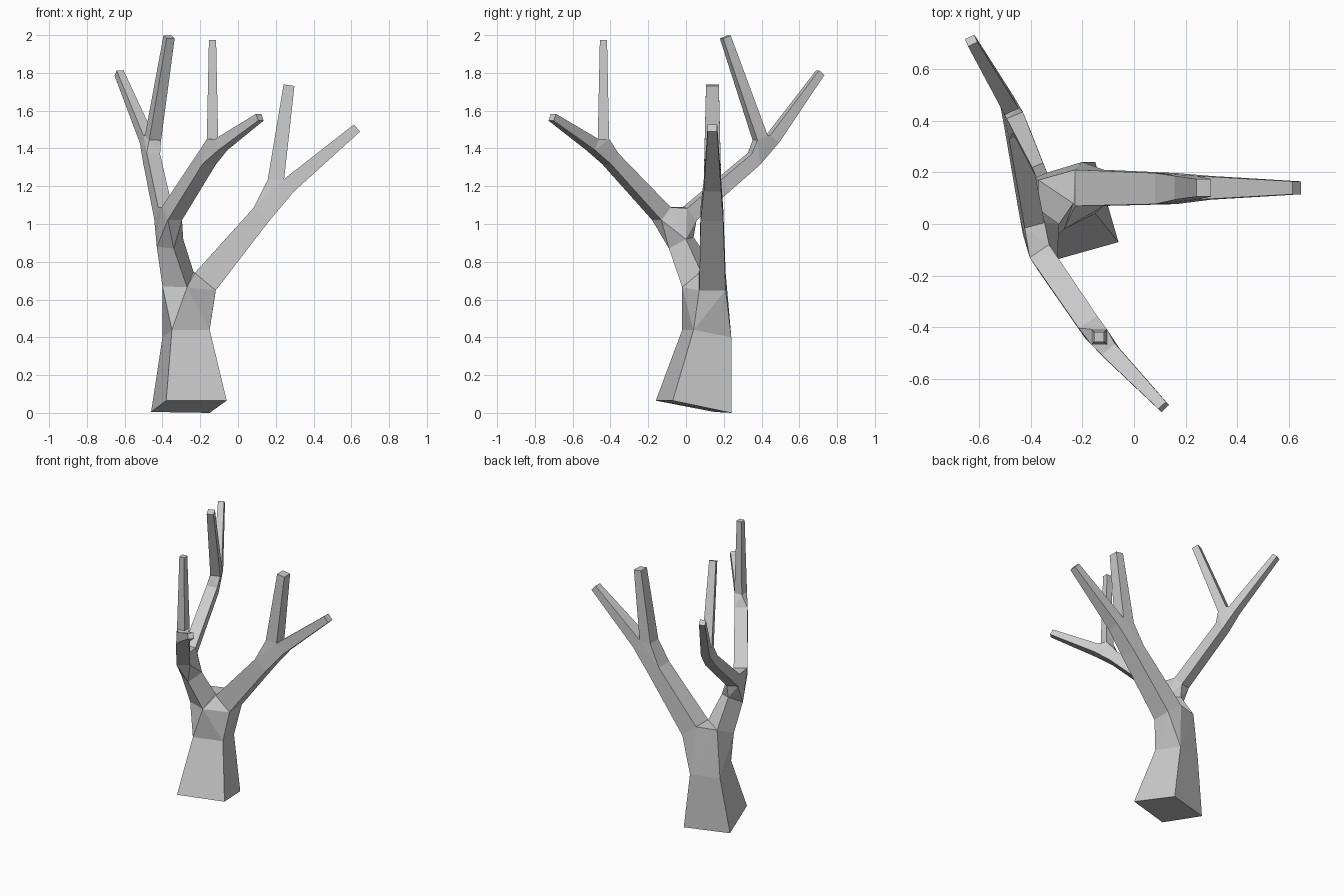
import bpy, bmesh
from mathutils import Vector

if "Cube" in bpy.data.objects:
    bpy.data.objects.remove(bpy.data.objects["Cube"])

bm = bmesh.new()


def corners(points):
    """Ring from four explicit corners."""
    return [bm.verts.new(p) for p in points]


def section(center, direction, side, w, h):
    """Rectangular ring square to a branch direction."""
    t = Vector(direction).normalized()
    s = Vector(side)
    s = (s - t * s.dot(t)).normalized()
    u = t.cross(s)
    c = Vector(center)
    return corners([c + s * w * a + u * h * b
                    for a, b in ((-1, -1), (1, -1), (1, 1), (-1, 1))])


def loft(a, b):
    for i in range(4):
        j = (i + 1) % 4
        bm.faces.new((a[i], a[j], b[j], b[i]))


def branch(p, q, side, size_p, size_q, tip=False):
    """Tapered four-sided branch; returns its start and end rings."""
    d = Vector(q) - Vector(p)
    a, b = section(p, d, side, *size_p), section(q, d, side, *size_q)
    loft(a, b)
    if tip:
        bm.faces.new(b)
    return a, b


def fork(*rings):
    """Skin the junction between rings, leaving the ring openings free."""
    res = bmesh.ops.convex_hull(bm, input=[v for r in rings for v in r])
    sets = [set(r) for r in rings]
    faces = {g for g in res["geom"] if isinstance(g, bmesh.types.BMFace)}
    caps = [f for f in faces if any(set(f.verts) <= s for s in sets)]
    bmesh.ops.delete(bm, geom=caps, context='FACES_ONLY')


# Trunk with flared, slanted foot
foot = corners([(-.38, -.16, .065), (-.06, -.07, .065), (-.15, .24, 0), (-.46, .15, .005)])
waist = corners([(-.35, -.02, .44), (-.15, .04, .44), (-.20, .24, .40), (-.40, .18, .40)])
loft(foot, waist)
bm.faces.new(foot)

# Leaning upper trunk
neck = corners([(-.27, -.02, .665), (-.40, .02, .67), (-.37, .17, .74), (-.235, .08, .745)])
neck_top = corners([(-.34, -.09, .87), (-.43, -.04, .88), (-.37, .04, .93), (-.29, 0, .92)])
loft(neck, neck_top)

# Right limb and its two twigs
Y = (0, 1, 0)
limb, mid = branch((-.173, .14, .695), (.123, .137, 1.05), Y, (.07, .072), (.06, .054))
fork(waist, neck, limb)
up, _ = branch((.2, .14, 1.228), (.27, .14, 1.735), Y, (.046, .043), (.034, .029), True)
out, _ = branch((.27, .14, 1.205), (.63, .14, 1.508), Y, (.046, .042), (.025, .025), True)
fork(mid, up, out)

# Front limb and its two twigs
S = (.84, .54, 0)
front, mid = branch((-.35, -.13, 1.055), (-.165, -.40, 1.345), S, (.045, .045), (.043, .037))
up, _ = branch((-.135, -.437, 1.45), (-.135, -.437, 1.975), (1, 0, 0), (.03, .03), (.019, .019), True)
out, _ = branch((-.09, -.495, 1.42), (.115, -.708, 1.565), (.72, .69, 0), (.034, .032), (.02, .02), True)
fork(mid, up, out)

# Back limb and its two twigs
S = (.92, .38, 0)
back, mid = branch((-.395, .02, 1.055), (-.457, .36, 1.345), S, (.04, .042), (.037, .037))
fork(neck_top, front, back)
up, _ = branch((-.45, .393, 1.455), (-.365, .208, 1.99), S, (.034, .032), (.023, .023), True)
out, _ = branch((-.483, .458, 1.45), (-.63, .71, 1.80), S, (.03, .032), (.02, .02), True)
fork(mid, up, out)

bmesh.ops.recalc_face_normals(bm, faces=bm.faces)
mesh = bpy.data.meshes.new("bare_tree")
bm.to_mesh(mesh)
bm.free()
bpy.context.collection.objects.link(bpy.data.objects.new("bare_tree", mesh))
